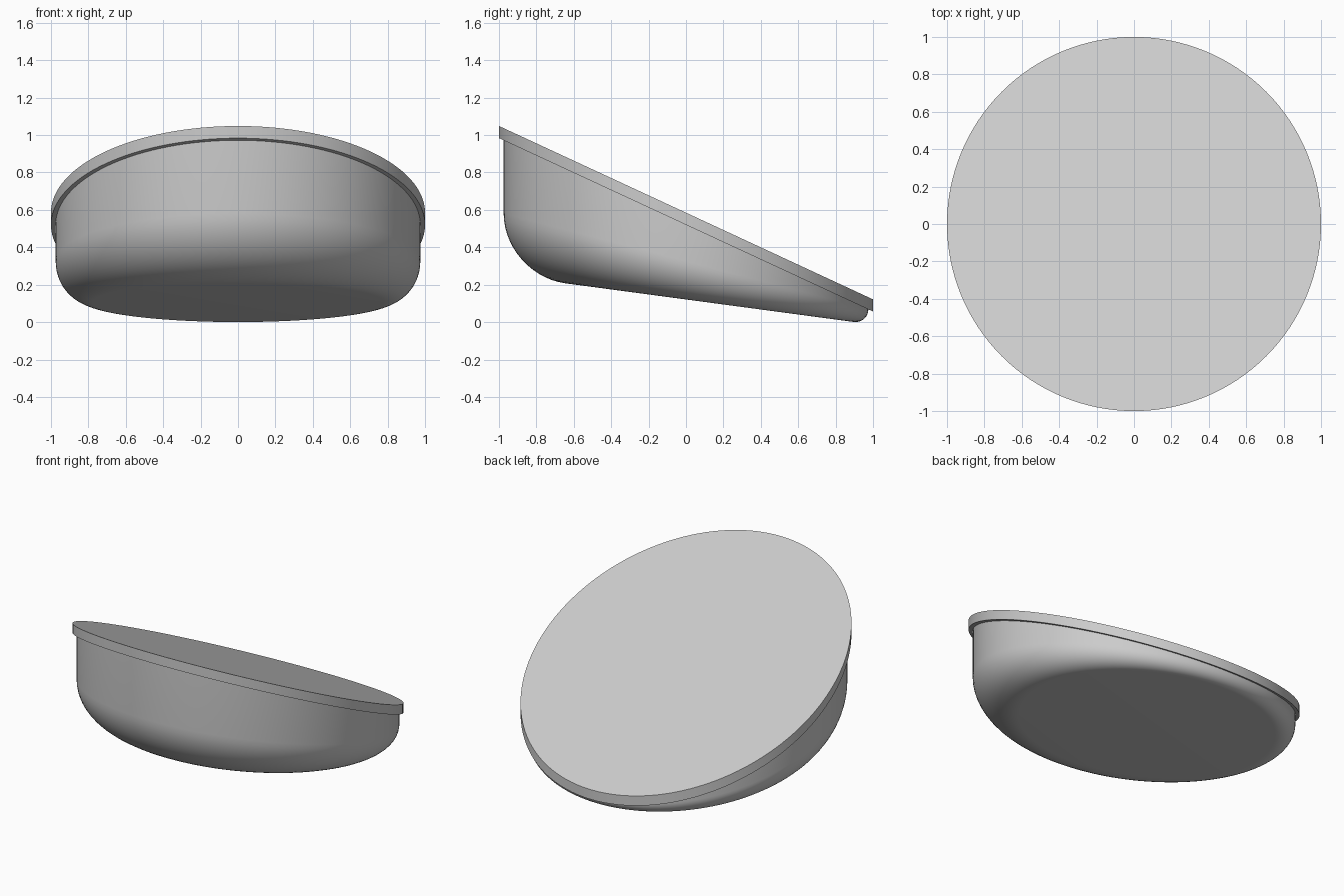
import bpy, bmesh, math

if "Cube" in bpy.data.objects:
    bpy.data.objects.remove(bpy.data.objects["Cube"])

SEG = 128        # points around the outline
STEPS = 14       # points along the rounded bottom edge
R_LID, R_BODY = 1.0, 0.975

grey = bpy.data.materials.new("light_grey")
grey.diffuse_color = (0.6, 0.6, 0.6, 1)
grey.use_nodes = True
grey.node_tree.nodes["Principled BSDF"].inputs["Base Color"].default_value = grey.diffuse_color


def top_z(y):        # sloping upper plane
    return 0.585 - 0.4635 * y


def base_z(y):       # gently sloping underside
    return 0.121 - 0.134 * y


def loft(name, rings):
    """Skin a list of point rings (bottom to top) and cap both ends."""
    bm = bmesh.new()
    loops = [[bm.verts.new(p) for p in ring] for ring in rings]
    for a, b in zip(loops, loops[1:]):
        for i in range(SEG):
            j = (i + 1) % SEG
            bm.faces.new((a[i], a[j], b[j], b[i]))
    bm.faces.new(loops[0][::-1])
    bm.faces.new(loops[-1])
    bmesh.ops.recalc_face_normals(bm, faces=bm.faces[:])
    me = bpy.data.meshes.new(name)
    bm.to_mesh(me)
    bm.free()
    ob = bpy.data.objects.new(name, me)
    bpy.context.collection.objects.link(ob)
    me.materials.append(grey)
    bpy.ops.object.select_all(action='DESELECT')
    bpy.context.view_layer.objects.active = ob
    ob.select_set(True)
    bpy.ops.object.shade_smooth_by_angle(angle=math.radians(30))
    return ob


angles = [2 * math.pi * i / SEG for i in range(SEG)]


def ring(radius, height):
    return [(radius * math.cos(a), radius * math.sin(a),
             height(radius * math.sin(a))) for a in angles]


# Sloping lid plate with a vertical rim
loft("lid", [ring(R_LID, lambda y: top_z(y) - 0.065), ring(R_LID, top_z)])


# Body: upright wall, bottom rounding that shrinks towards the low back end
def rounded_ring(t):
    pts = []
    for a in angles:
        c, s = math.cos(a), math.sin(a)
        fillet = 0.205 - 0.128 * R_BODY * s
        r = R_BODY - fillet * (1 - math.sin(t))
        pts.append((r * c, r * s, base_z(r * s) + fillet * (1 - math.cos(t))))
    return pts


rings = [rounded_ring(math.pi / 2 * k / STEPS) for k in range(STEPS + 1)]
rings.append(ring(R_BODY, lambda y: top_z(y) - 0.03))
loft("body", rings)
